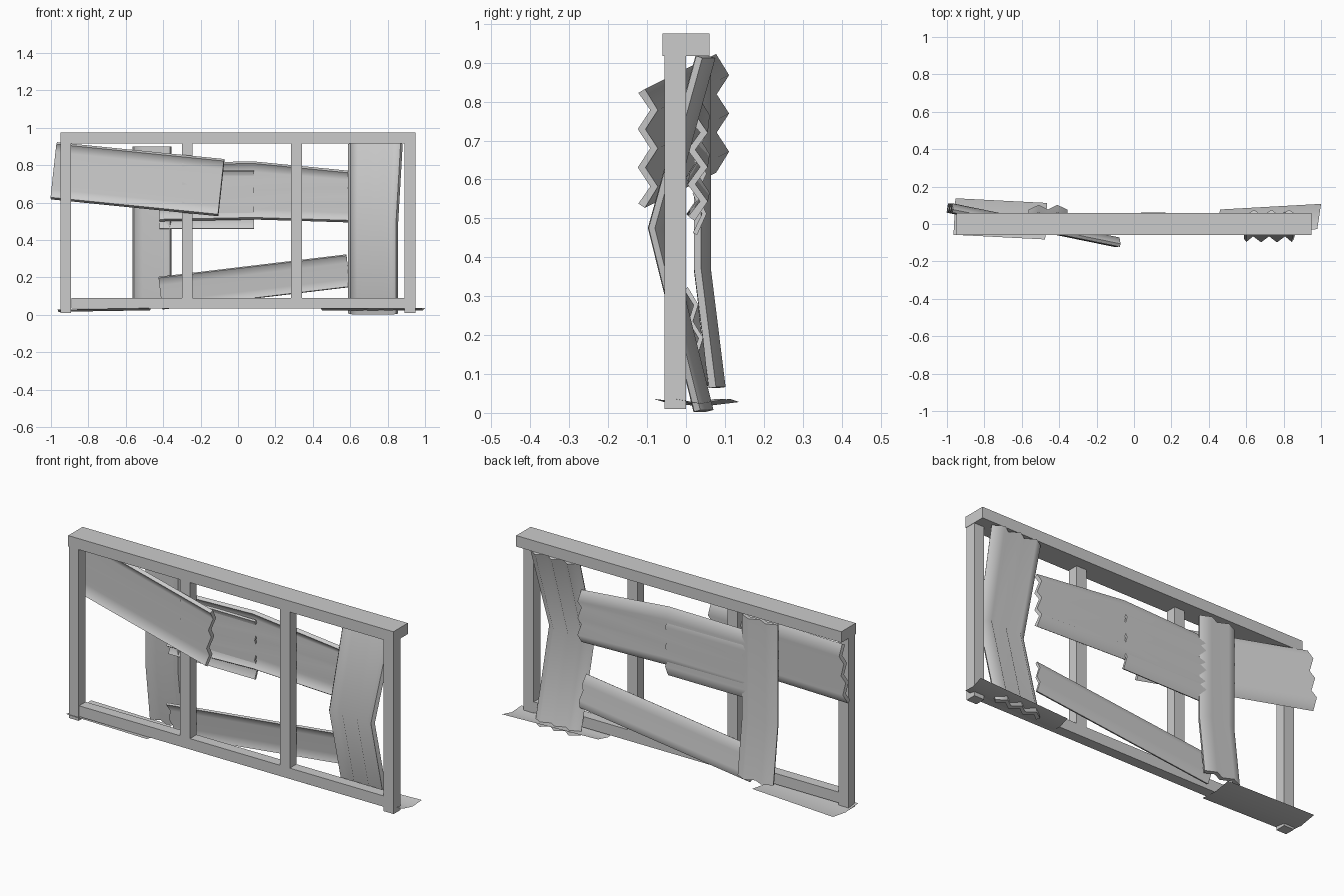
import bpy, bmesh, math
from mathutils import Vector

cube = bpy.data.objects.get("Cube")
if cube:
    bpy.data.objects.remove(cube)

grey = bpy.data.materials.new("plain_grey")
grey.use_nodes = True
grey.diffuse_color = (0.6, 0.6, 0.6, 1)
grey.node_tree.nodes["Principled BSDF"].inputs["Base Color"].default_value = (0.6, 0.6, 0.6, 1)


def finish(name, bm):
    bmesh.ops.recalc_face_normals(bm, faces=bm.faces)
    mesh = bpy.data.meshes.new(name)
    bm.to_mesh(mesh)
    bm.free()
    mesh.materials.append(grey)
    obj = bpy.data.objects.new(name, mesh)
    bpy.context.collection.objects.link(obj)
    return obj


def beam(name, x, y, z):
    """Box spanning the given (low, high) ranges."""
    bm = bmesh.new()
    bmesh.ops.create_cube(bm, size=1)
    for v in bm.verts:
        v.co = [lo + (c + 0.5) * (hi - lo) for c, (lo, hi) in zip(v.co, (x, y, z))]
    finish(name, bm)


def sheet(name, path, across, normal, steps=6, wave=0.016, thick=0.02):
    """Corrugated sheet: a zigzag section swept along a bent centre line.
    across is the full width vector, or one for each path point."""
    if not isinstance(across, list):
        across = [across] * len(path)
    bm = bmesh.new()
    rows = []
    for point, width in zip(path, across):
        row = []
        for i in range(steps + 1):
            ridge = wave if i % 2 else -wave
            row.append(bm.verts.new(Vector(point) + Vector(width) * (i / steps - 0.5)
                                    + Vector(normal) * ridge))
        rows.append(row)
    for a, b in zip(rows, rows[1:]):
        for i in range(steps):
            bm.faces.new((a[i], a[i + 1], b[i + 1], b[i]))
    obj = finish(name, bm)
    if thick:
        mod = obj.modifiers.new("thickness", "SOLIDIFY")
        mod.thickness = thick
        mod.offset = 0
    bpy.ops.object.select_all(action="DESELECT")
    obj.select_set(True)
    bpy.context.view_layer.objects.active = obj
    if thick:
        bpy.ops.object.modifier_apply(modifier=mod.name)
    bpy.ops.object.shade_smooth_by_angle(angle=math.radians(78))


# Timber frame
depth = (-0.055, 0)
beam("top_rail", (-0.95, 0.95), (-0.06, 0.06), (0.917, 0.975))
beam("bottom_rail", (-0.89, 0.89), depth, (0.033, 0.09))
for name, x in (("right_post", -0.95), ("left_post", 0.89),
                ("right_stud", -0.3), ("left_stud", 0.283)):
    low = 0.01 if "post" in name else 0.09
    beam(name, (x, x + 0.058), depth, (low, 0.917))

# Upright sheets
Y = (0, 1, 0)
sheet("left_upright_sheet", [(0.735, 0.05, 0.915), (0.722, -0.072, 0.475), (0.722, 0.045, 0.005)],
      [(0.28, 0, 0), (0.255, 0, 0), (0.255, 0, 0)], Y)
sheet("right_upright_sheet", [(-0.46, 0.042, 0.9), (-0.46, 0.042, 0.37), (-0.46, 0.08, 0.065)],
      (0.2, 0, 0), Y, steps=4, wave=0.012)

# Sheets laid across the frame
sheet("upper_cross_sheet", [(-0.985, 0.085, 0.77), (-0.09, -0.098, 0.68)],
      (0.032, 0, 0.295), Y)
sheet("middle_cross_sheet", [(-0.42, 0.025, 0.655), (0.08, 0.035, 0.665), (0.595, 0.03, 0.632)],
      [(0, 0, 0.3), (0, 0, 0.3), (0, 0, 0.265)], Y)
sheet("middle_patch_sheet", [(-0.42, 0.035, 0.615), (0.085, 0.035, 0.615)],
      (0, 0, 0.31), Y, wave=0.012, thick=0.012)
sheet("lower_cross_sheet", [(-0.415, 0.035, 0.115), (0.59, 0.022, 0.235)],
      (-0.02, -0.025, 0.17), Y, steps=4, wave=0.01, thick=0.012)

# Thin sheets lying on the ground
Z = (0, 0, 1)
sheet("right_ground_sheet", [(-0.96, 0.04, 0.022), (-0.47, 0.015, 0.03)],
      (0.01, 0.195, 0), Z, steps=2, wave=-0.006, thick=0)
sheet("left_ground_sheet", [(0.45, 0.01, 0.03), (0.99, 0.04, 0.03)],
      (0.02, 0.135, 0), Z, steps=2, wave=-0.006, thick=0)
